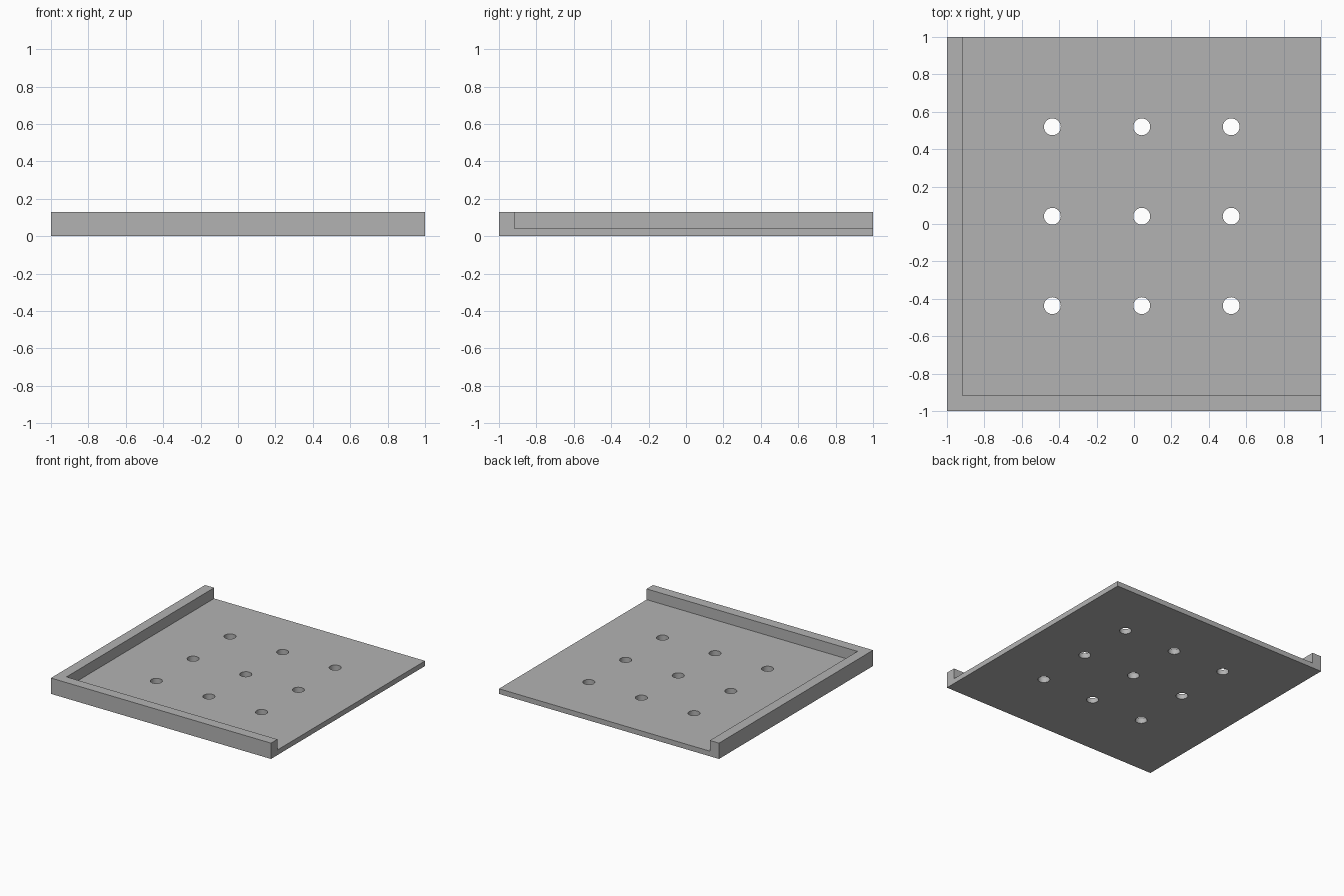
import bpy

HEIGHT = 0.13       # top of the raised edges
FLOOR = 0.042       # thickness of the plate
WALL = 0.083        # width of the raised edges
PITCH = 0.478       # hole spacing
RADIUS = 0.045
CENTRE = WALL / 2   # the holes are centred on the open floor

cube = bpy.data.objects.get("Cube")
if cube:
    bpy.data.objects.remove(cube, do_unlink=True)

grey = bpy.data.materials.new("plain grey")
grey.use_nodes = True
grey.diffuse_color = (0.45, 0.45, 0.45, 1)
grey.node_tree.nodes["Principled BSDF"].inputs["Base Color"].default_value = grey.diffuse_color


def box(name, low, high):
    """Box between two opposite corners."""
    bpy.ops.mesh.primitive_cube_add(size=1, location=[(a + b) / 2 for a, b in zip(low, high)])
    ob = bpy.context.object
    ob.name = name
    ob.scale = [b - a for a, b in zip(low, high)]
    bpy.ops.object.transform_apply(location=True, rotation=False, scale=True)
    ob.data.materials.append(grey)
    return ob


def cut(target, cutter):
    """Subtract the cutter from the target, then discard it."""
    cutter.hide_render = True
    mod = target.modifiers.new("cut", "BOOLEAN")
    mod.operation = "DIFFERENCE"
    mod.solver = "EXACT"
    mod.object = cutter
    bpy.context.view_layer.objects.active = target
    bpy.ops.object.modifier_apply(modifier=mod.name)
    bpy.data.objects.remove(cutter, do_unlink=True)


# Tray: a block hollowed out, leaving raised edges at the front and right
tray = box("corner_tray", (-1, -1, 0), (1, 1, HEIGHT))
cut(tray, box("floor_cutter", (WALL - 1, WALL - 1, FLOOR), (1.2, 1.2, 0.4)))

# Three by three round through holes
for i in (-1, 0, 1):
    for j in (-1, 0, 1):
        bpy.ops.mesh.primitive_cylinder_add(
            vertices=48, radius=RADIUS, depth=0.4,
            location=(CENTRE + i * PITCH, CENTRE + j * PITCH, 0))
        drill = bpy.context.object
        drill.name = "hole_cutter"
        drill.data.materials.append(grey)
        cut(tray, drill)

# Smooth hole walls, crisp edges
bpy.ops.object.select_all(action="DESELECT")
tray.select_set(True)
bpy.context.view_layer.objects.active = tray
bpy.ops.object.shade_smooth_by_angle()
